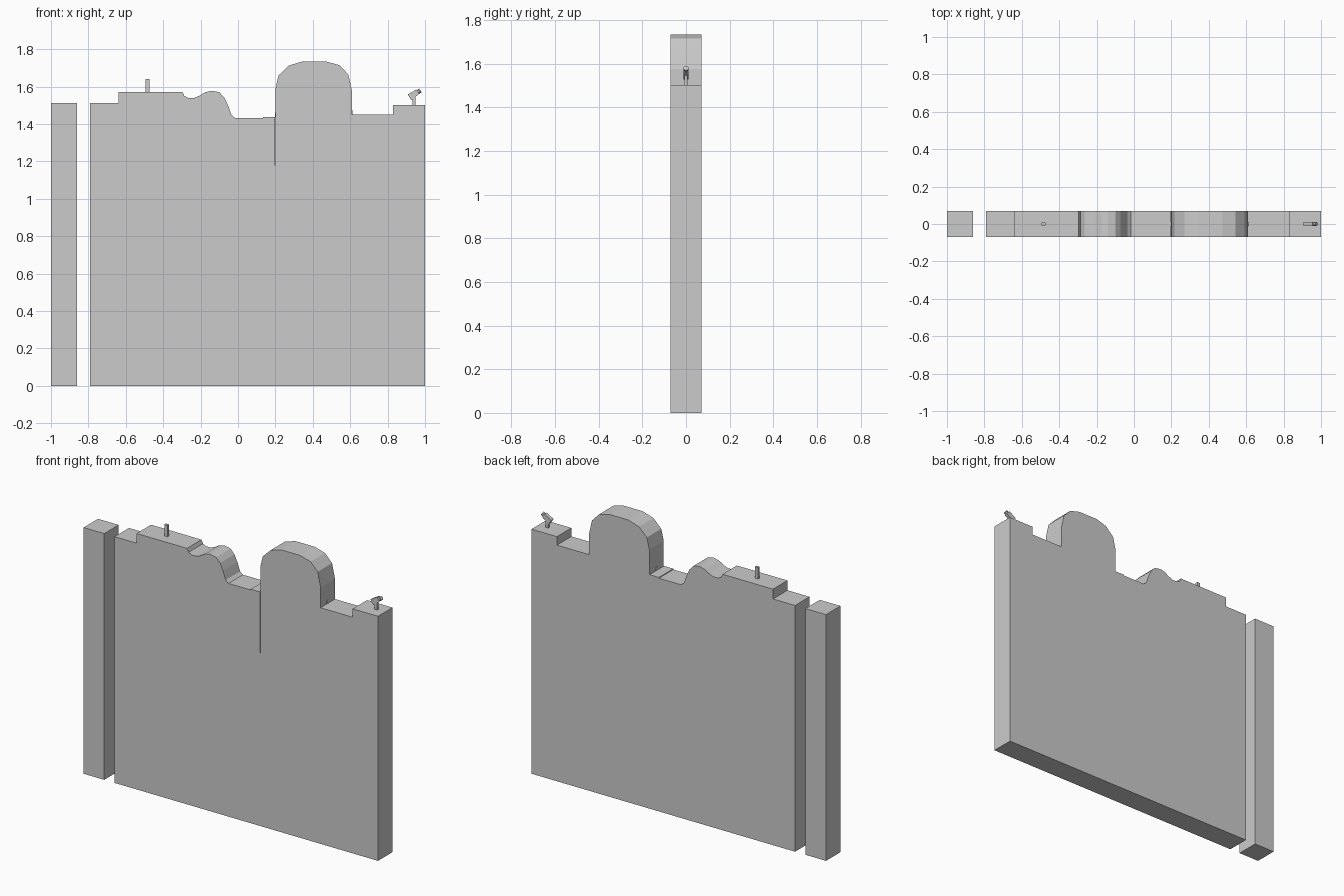
import bpy, bmesh, math
from mathutils import Matrix, Vector

if "Cube" in bpy.data.objects:
    bpy.data.objects.remove(bpy.data.objects["Cube"])


def finish(name, bm):
    bmesh.ops.recalc_face_normals(bm, faces=bm.faces)
    mesh = bpy.data.meshes.new(name)
    bm.to_mesh(mesh)
    bm.free()
    obj = bpy.data.objects.new(name, mesh)
    bpy.context.collection.objects.link(obj)
    return obj


def extrude_profile(name, points, half_depth):
    """Extrude an x/z outline symmetrically along y."""
    bm = bmesh.new()
    face = bm.faces.new([bm.verts.new((x, -half_depth, z)) for x, z in points])
    result = bmesh.ops.extrude_face_region(bm, geom=[face])
    moved = [g for g in result["geom"] if isinstance(g, bmesh.types.BMVert)]
    bmesh.ops.translate(bm, verts=moved, vec=(0, 2 * half_depth, 0))
    return finish(name, bm)


def block(name, x0, x1, z0, z1, half_depth):
    return extrude_profile(name, [(x0, z0), (x1, z0), (x1, z1), (x0, z1)], half_depth)


def rod(name, start, end, radius, sides=10):
    start, end = Vector(start), Vector(end)
    axis = end - start
    bm = bmesh.new()
    turn = axis.to_track_quat("Z", "Y").to_matrix().to_4x4()
    bmesh.ops.create_cone(bm, cap_ends=True, segments=sides, radius1=radius,
                          radius2=radius, depth=axis.length,
                          matrix=Matrix.Translation((start + end) / 2) @ turn)
    return finish(name, bm)


# Free-standing end post
block("end_post", -1.0, -0.86, 0, 1.512, 0.07)

# Wall with stepped, curved and domed skyline, and a hairline slit beside the dome
skyline = [
    (-0.79, 0), (-0.79, 1.512), (-0.64, 1.512), (-0.64, 1.572), (-0.297, 1.572),
    (-0.287, 1.55), (-0.265, 1.54), (-0.235, 1.54), (-0.205, 1.552),
    (-0.175, 1.57), (-0.14, 1.578), (-0.1, 1.57), (-0.073, 1.542),
    (-0.053, 1.5), (-0.035, 1.448), (-0.015, 1.432), (0.135, 1.432),
    (0.135, 1.437), (0.1985, 1.437), (0.2, 0.85), (0.2005, 1.437),
    (0.2005, 1.59), (0.217, 1.66), (0.27, 1.712), (0.342, 1.734),
    (0.472, 1.734), (0.542, 1.715), (0.59, 1.665), (0.61, 1.575),
    (0.61, 1.45), (0.828, 1.45), (0.828, 1.502), (1.0, 1.502), (1.0, 0),
]
extrude_profile("skyline_wall", skyline, 0.07)

# Small round fittings at the foot of the dome's sides
rod("dome_left_fitting", (0.198, 0, 1.45), (0.22, 0, 1.45), 0.012)
rod("dome_right_fitting", (0.59, 0, 1.462), (0.612, 0, 1.462), 0.012)

# Upright pin on the raised step
block("roof_pin", -0.495, -0.474, 1.565, 1.642, 0.008)

# Tilted head on a short stem
block("head_stem", 0.932, 0.949, 1.495, 1.555, 0.006)
angle = math.radians(32)
along = Vector((math.cos(angle), 0, math.sin(angle)))
up = Vector((-math.sin(angle), 0, math.cos(angle)))
tail = Vector((0.917, 0, 1.543))
corners = [tail + along * a + up * u for a, u in
           [(0, -0.018), (0.022, -0.015), (0.054, -0.012), (0.054, 0.016), (0, 0.018)]]
extrude_profile("tilted_head", [(c.x, c.z) for c in corners], 0.011)
rod("head_tip", tail + along * 0.05, tail + along * 0.069, 0.012)
